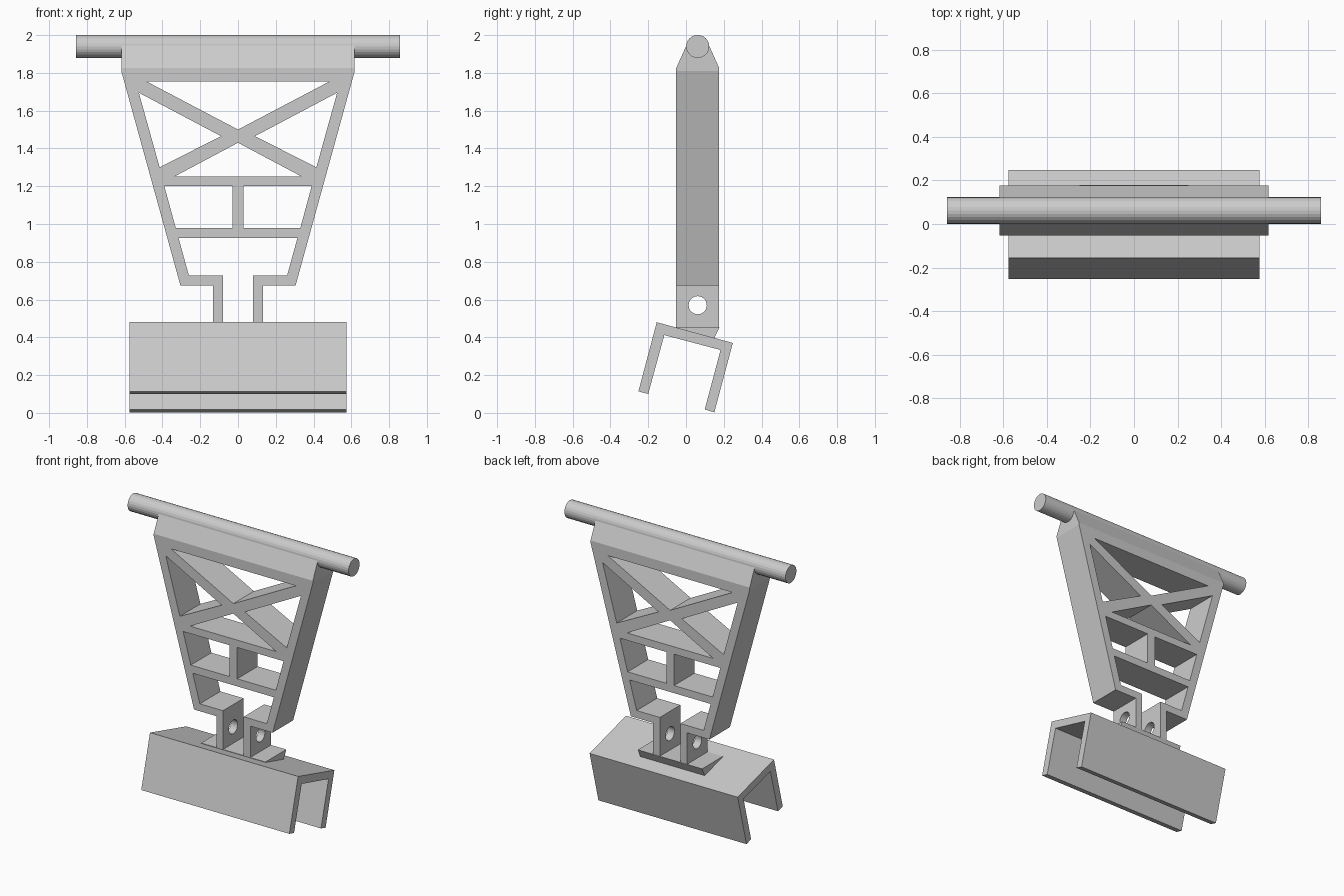
import bpy, bmesh
from math import cos, sin, tau
from mathutils import Matrix

if "Cube" in bpy.data.objects:
    bpy.data.objects.remove(bpy.data.objects["Cube"])

# Local 2D profile axes to world: side profiles are (y, z), front profiles are (x, z)
SIDE = Matrix(((0, 0, 1, 0), (1, 0, 0, 0), (0, 1, 0, 0), (0, 0, 0, 1)))
FRONT = Matrix(((1, 0, 0, 0), (0, 0, -1, 0), (0, 1, 0, 0), (0, 0, 0, 1)))


def prism(name, loops, basis, lo, hi):
    """Extrude an outline (first loop) with holes (other loops) from lo to hi."""
    curve = bpy.data.curves.new(name, 'CURVE')
    curve.dimensions = '2D'
    curve.fill_mode = 'BOTH'
    curve.extrude = (hi - lo) / 2
    for loop in loops:
        spline = curve.splines.new('POLY')
        spline.points.add(len(loop) - 1)
        for point, (a, b) in zip(spline.points, loop):
            point.co = (a, b, 0, 1)
        spline.use_cyclic_u = True
        spline.use_smooth = False
    obj = bpy.data.objects.new(name, curve)
    bpy.context.collection.objects.link(obj)
    bpy.ops.object.select_all(action='DESELECT')
    bpy.context.view_layer.objects.active = obj
    obj.select_set(True)
    bpy.ops.object.convert(target='MESH')
    obj = bpy.context.view_layer.objects.active
    obj.name = name
    mid = (lo + hi) / 2
    offset = (mid, 0, 0) if basis is SIDE else (0, mid, 0)
    bm = bmesh.new()
    bm.from_mesh(obj.data)
    bmesh.ops.transform(bm, matrix=Matrix.Translation(offset) @ basis, verts=bm.verts)
    bmesh.ops.remove_doubles(bm, verts=bm.verts, dist=1e-5)
    bmesh.ops.recalc_face_normals(bm, faces=bm.faces)
    for face in bm.faces:
        face.smooth = False
    bm.to_mesh(obj.data)
    bm.free()
    return obj


def mirrored(half):
    return half + [(-x, z) for x, z in reversed(half)]


def flip(loop):
    return [(-x, z) for x, z in loop]


def circle(cy, cz, r, n=24):
    return [(cy + r * cos(tau * i / n), cz + r * sin(tau * i / n)) for i in range(n)]


Y0, Y1 = -0.052, 0.176
YC = (Y0 + Y1) / 2

# Tapered truss frame with window openings
outline = mirrored([(-0.618, 1.825), (-0.618, 1.81), (-0.305, 0.675), (-0.08, 0.675),
                    (-0.08, 0.727), (-0.26, 0.727), (-0.315, 0.927)])
side_window = [(-0.525, 1.695), (-0.09, 1.465), (-0.415, 1.3)]
mid_window = [(-0.39, 1.2), (-0.03, 1.2), (-0.03, 0.98), (-0.33, 0.98)]
top_window = [(-0.485, 1.755), (0.485, 1.755), (0, 1.5)]
low_window = [(-0.335, 1.252), (0.335, 1.252), (0, 1.43)]
prism("truss_frame", [outline, side_window, flip(side_window), mid_window,
                      flip(mid_window), top_window, low_window], FRONT, Y0, Y1)

# Tapered head that carries the rod
prism("frame_head", [[(Y0, 1.825), (Y1, 1.825), (YC + 0.06, 1.945), (YC - 0.06, 1.945)]],
      SIDE, -0.618, 0.618)

# Cross rod
prism("cross_rod", [circle(YC, 1.94, 0.061)], SIDE, -0.858, 0.858)

# Pair of lugs with pin holes
lug = [(Y0, 0.452), (Y1, 0.452), (Y1, 0.675), (Y0, 0.675)]
for side, lo in (("left", -0.132), ("right", 0.08)):
    prism(side + "_lug", [lug, circle(YC, 0.57, 0.048)], SIDE, lo, lo + 0.052)

# Wedge plate between lugs and channel
prism("wedge_plate", [[(Y0, 0.455), (Y1 + 0.002, 0.455), (0.15, 0.397), (Y0, 0.45)]],
      SIDE, -0.25, 0.25)

# Tilted U-shaped channel
prism("clamp_channel", [[(-0.155, 0.48), (0.248, 0.37), (0.15, 0.003), (0.099, 0.018),
                         (0.183, 0.333), (-0.115, 0.412), (-0.2, 0.1), (-0.252, 0.114)]],
      SIDE, -0.575, 0.575)
